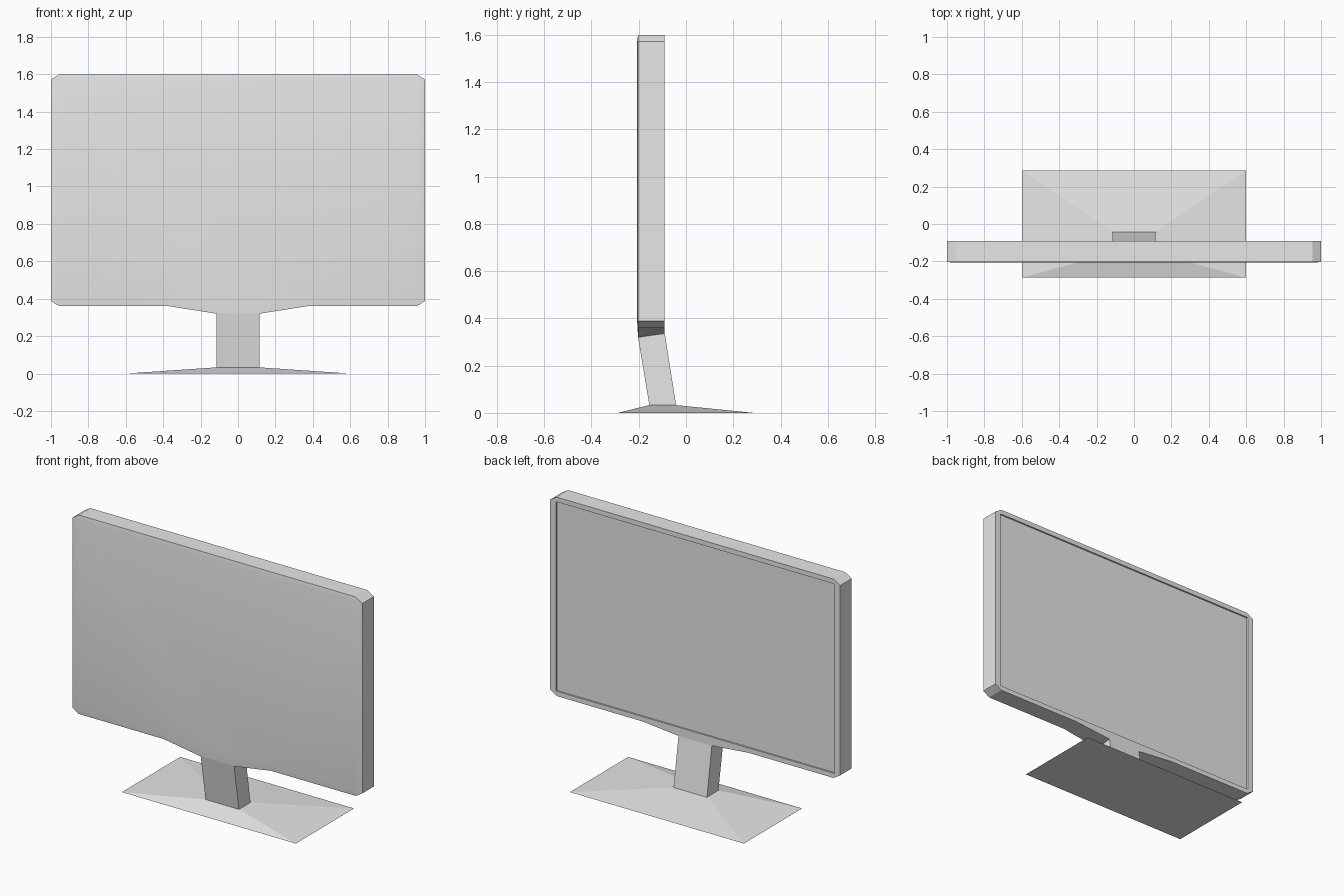
import bpy, bmesh, math

cube = bpy.data.objects.get("Cube")
if cube:
    bpy.data.objects.remove(cube, do_unlink=True)

grey = bpy.data.materials.new("light_grey_plastic")
grey.use_nodes = True
grey.diffuse_color = (0.8, 0.8, 0.8, 1)
grey.node_tree.nodes["Principled BSDF"].inputs["Base Color"].default_value = (0.8, 0.8, 0.8, 1)


def loft(name, rings, smooth=False, caps=(True, True)):
    """Skin a list of point rings of equal length, closing the ends."""
    bm = bmesh.new()
    loops = [[bm.verts.new(p) for p in ring] for ring in rings]
    for a, b in zip(loops, loops[1:]):
        for i in range(len(a)):
            j = (i + 1) % len(a)
            bm.faces.new((a[i], a[j], b[j], b[i]))
    for cap, loop in zip(caps, (loops[0], loops[-1])):
        if cap:
            bm.faces.new(loop)
    bmesh.ops.remove_doubles(bm, verts=bm.verts, dist=0.0005)
    bmesh.ops.recalc_face_normals(bm, faces=bm.faces)
    mesh = bpy.data.meshes.new(name)
    bm.to_mesh(mesh)
    bm.free()
    mesh.materials.append(grey)
    obj = bpy.data.objects.new(name, mesh)
    bpy.context.collection.objects.link(obj)
    if smooth:
        bpy.ops.object.select_all(action="DESELECT")
        obj.select_set(True)
        bpy.context.view_layer.objects.active = obj
        bpy.ops.object.shade_smooth_by_angle(angle=math.radians(20))
    return obj


def rect(x, y0, y1, z0, z1):
    """Rectangle with its front edge at y0, z0 and its back edge at y1, z1."""
    return [(-x, y0, z0), (x, y0, z0), (x, y1, z1), (-x, y1, z1)]


def outline(y, lip):
    """Panel outline with clipped corners and a lip above the neck."""
    half = [(0.115, lip), (0.37, 0.36), (0.955, 0.36), (1, 0.388), (1, 1.572), (0.955, 1.6)]
    pts = half + [(-x, z) for x, z in reversed(half)]
    return [(x, y, z) for x, z in pts]


def inset(ring, y):
    """Pull a ring in to the rectangle of the screen."""
    return [(max(-0.96, min(0.96, x)), y, max(0.39, min(1.57, z))) for x, _, z in ring]


# Screen panel: slightly raised front, recessed back
front = outline(-0.203, 0.32)
back = outline(-0.09, 0.336)
loft("screen_panel",
     [inset(front, -0.207), front, back, inset(back, -0.09), inset(back, -0.1)], smooth=True)

# Leaning neck
loft("neck", [rect(0.115, -0.155, -0.042, 0.033, 0.033),
              rect(0.115, -0.203, -0.09, 0.32, 0.336)], caps=(False, False))

# Flat pyramid foot
loft("base", [rect(0.6, -0.287, 0.287, 0, 0),
              rect(0.115, -0.155, -0.042, 0.033, 0.033)])
